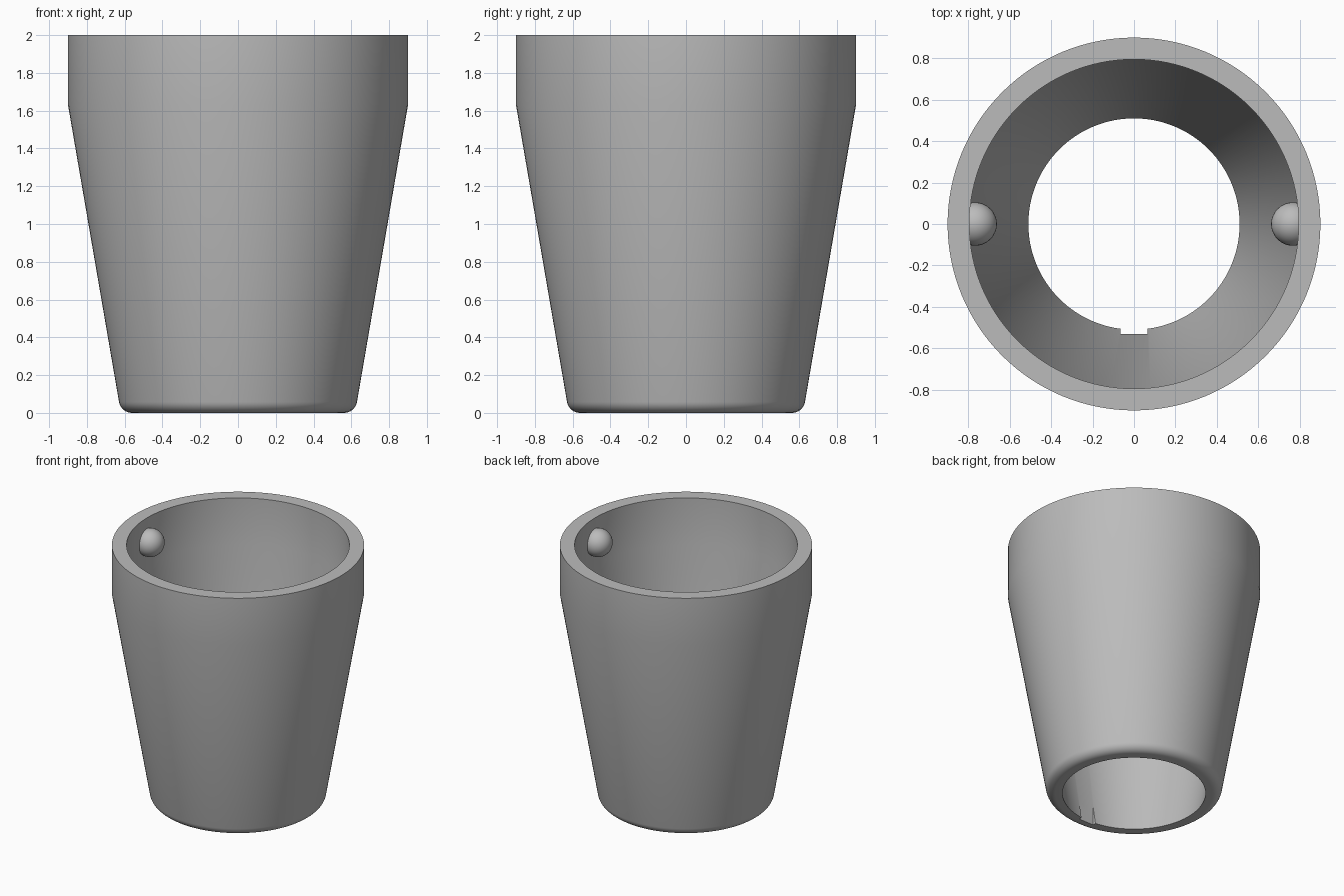
import bpy, bmesh
from math import cos, sin, radians, pi
from mathutils import Matrix

cube = bpy.data.objects.get("Cube")
if cube:
    bpy.data.objects.remove(cube, do_unlink=True)

# Single grey material
grey = bpy.data.materials.new("plain grey")
grey.use_nodes = True
colour = (0.5, 0.5, 0.5, 1)
grey.diffuse_color = colour
grey.node_tree.nodes["Principled BSDF"].inputs["Base Color"].default_value = colour


def make_object(name, bm):
    bmesh.ops.recalc_face_normals(bm, faces=bm.faces)
    mesh = bpy.data.meshes.new(name)
    bm.to_mesh(mesh)
    bm.free()
    mesh.materials.append(grey)
    obj = bpy.data.objects.new(name, mesh)
    bpy.context.collection.objects.link(obj)
    return obj


def activate(obj):
    bpy.ops.object.select_all(action="DESELECT")
    obj.select_set(True)
    bpy.context.view_layer.objects.active = obj


def smooth(obj):
    activate(obj)
    bpy.ops.object.shade_smooth_by_angle(angle=radians(30))


# Tapered sleeve: closed wall profile with a rounded foot, revolved about z
foot = 0.07
arc = [radians(-90 + 80.3 * i / 8) for i in range(9)]
profile = [(0.51, 0)]
profile += [(0.561 + foot * cos(a), foot + foot * sin(a)) for a in arc]
profile += [(0.9, 1.63), (0.9, 2), (0.795, 2), (0.795, 1.63)]

bm = bmesh.new()
verts = [bm.verts.new((r, 0, z)) for r, z in profile]
edges = [bm.edges.new((verts[i - 1], verts[i])) for i in range(len(verts))]
bmesh.ops.spin(bm, geom=verts + edges, cent=(0, 0, 0), axis=(0, 0, 1),
               angle=2 * pi, steps=128, use_duplicate=False)
bmesh.ops.remove_doubles(bm, verts=bm.verts, dist=0.0001)
sleeve = make_object("tapered_sleeve", bm)

# Small keyway cut into the front of the lower bore
bm = bmesh.new()
bmesh.ops.create_cube(bm, size=1, matrix=Matrix.Translation((0, -0.432, 0.1))
                      @ Matrix.Diagonal((0.13, 0.2, 0.6, 1)))
cutter = make_object("keyway_cutter", bm)
cutter.hide_render = True
cut = sleeve.modifiers.new("keyway", "BOOLEAN")
cut.operation = "DIFFERENCE"
cut.solver = "EXACT"
cut.object = cutter
activate(sleeve)
bpy.ops.object.modifier_apply(modifier=cut.name)
bpy.data.objects.remove(cutter, do_unlink=True)
smooth(sleeve)

# Round locking studs on the inner wall, one each side
for side, name in ((1, "left_stud"), (-1, "right_stud")):
    bm = bmesh.new()
    bmesh.ops.create_uvsphere(bm, u_segments=32, v_segments=16, radius=0.105,
                              matrix=Matrix.Translation((side * 0.767, 0, 1.815)))
    smooth(make_object(name, bm))
